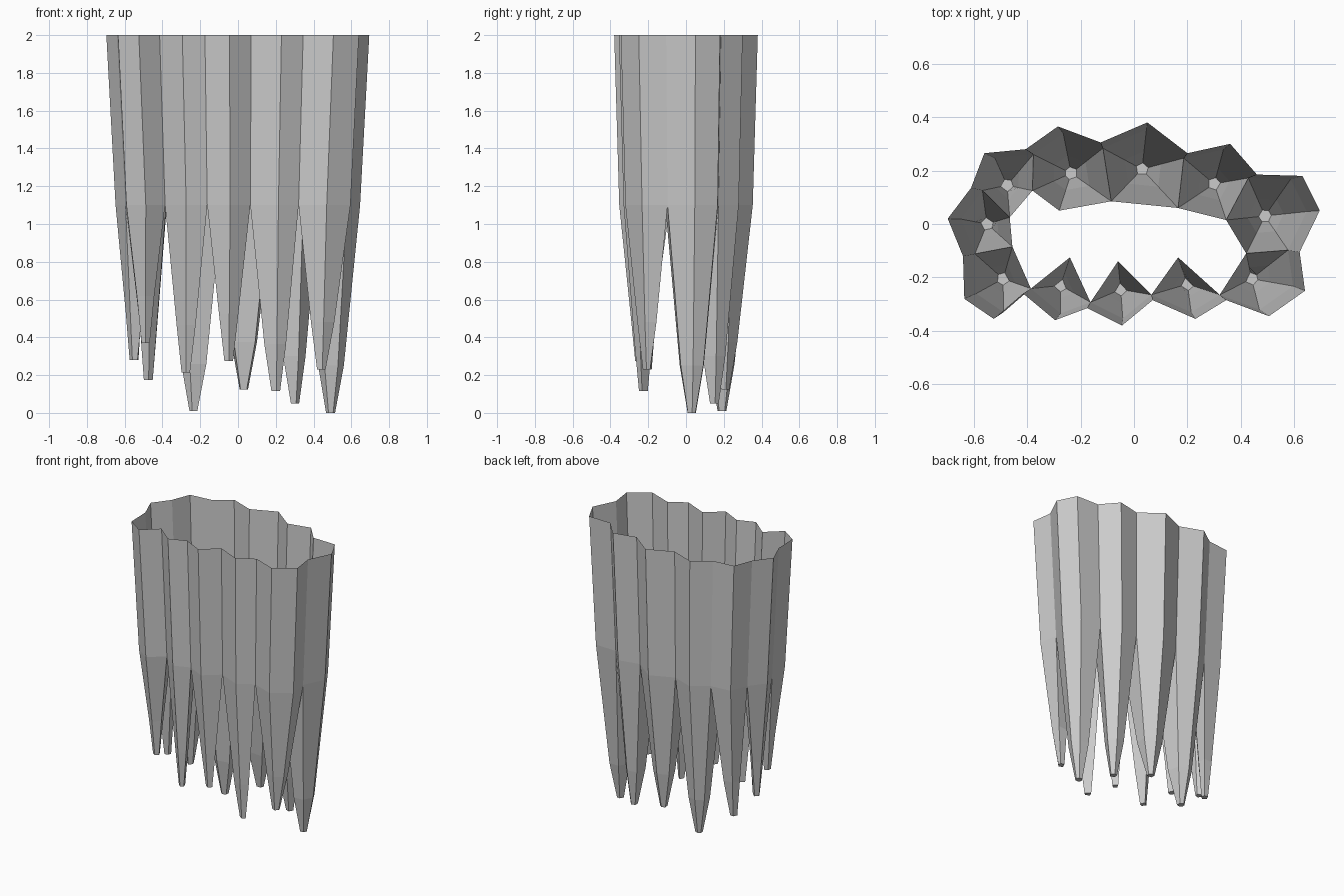
import bpy, bmesh
from mathutils import Vector

TOP, SPLIT = 2.0, 1.1      # rim height, height where the wall divides into spikes
TAPER = 0.93               # wall narrows from the rim down to the split
TIP_R = 0.024

# each spike: tip centre, outer rim peaks, rim valley shared with the next spike, inner corners
SPIKES = [
    ((0.49, 0.03, 0.0), [(0.695, 0.05), (0.63, 0.18)], (0.46, 0.185), [(0.345, 0.015), (0.42, -0.11)]),
    ((0.30, 0.15, 0.05), [(0.36, 0.30)], (0.20, 0.265), [(0.165, 0.06), (0.345, 0.015)]),
    ((0.03, 0.205, 0.125), [(0.05, 0.38)], (-0.125, 0.305), [(-0.085, 0.085), (0.165, 0.06)]),
    ((-0.235, 0.19, 0.01), [(-0.285, 0.365)], (-0.405, 0.28), [(-0.38, 0.125), (-0.28, 0.05), (-0.085, 0.085)]),
    ((-0.475, 0.145, 0.175), [(-0.56, 0.265)], (-0.61, 0.135), [(-0.465, 0.025), (-0.38, 0.125)]),
    ((-0.55, 0.0, 0.28), [(-0.697, 0.02)], (-0.64, -0.12), [(-0.455, -0.085), (-0.465, 0.025)]),
    ((-0.49, -0.205, 0.37), [(-0.635, -0.28), (-0.525, -0.355)], (-0.415, -0.26), [(-0.455, -0.085)]),
    ((-0.275, -0.23, 0.215), [(-0.295, -0.36)], (-0.175, -0.315), [(-0.24, -0.125)]),
    ((-0.05, -0.245, 0.275), [(-0.045, -0.38)], (0.07, -0.285), [(-0.06, -0.14)]),
    ((0.20, -0.225, 0.115), [(0.23, -0.355)], (0.345, -0.285), [(0.165, -0.125)]),
    ((0.44, -0.205, 0.23), [(0.505, -0.345), (0.64, -0.25)], (0.62, -0.105), [(0.42, -0.11)]),
]

bm = bmesh.new()


def ring(points):
    return [bm.verts.new(p) for p in points]


def bridge(upper, lower, closed):
    n = len(upper)
    for i in range(n if closed else n - 1):
        j = (i + 1) % n
        bm.faces.new((lower[i], lower[j], upper[j], upper[i]))


for i, (tip, peaks, valley, inner) in enumerate(SPIKES):
    outer = [SPIKES[i - 1][2]] + peaks + [valley]
    # outer wall, open at the rim
    rim = ring([(x, y, TOP) for x, y in outer])
    split_pts = [(x * TAPER, y * TAPER, SPLIT) for x, y in outer]
    split_pts += [(x, y, SPLIT) for x, y in inner]
    split = ring(split_pts)
    bridge(rim, split[:len(outer)], False)
    # tapered spike with a small flat tip
    centre = Vector(tip)
    offs = [Vector((p[0] - tip[0], p[1] - tip[1], 0)) for p in split_pts]
    mid = ring([centre + o * 0.45 + Vector((0, 0, 0.25)) for o in offs])
    end = ring([centre + o.normalized() * TIP_R for o in offs])
    bridge(split, mid, True)
    bridge(mid, end, True)
    bm.faces.new(end[::-1])

# weld neighbouring spikes together
bmesh.ops.remove_doubles(bm, verts=bm.verts, dist=0.0005)
mesh = bpy.data.meshes.new("icicle_ring")
bm.to_mesh(mesh)
bm.free()
bpy.context.collection.objects.link(bpy.data.objects.new("icicle_ring", mesh))
